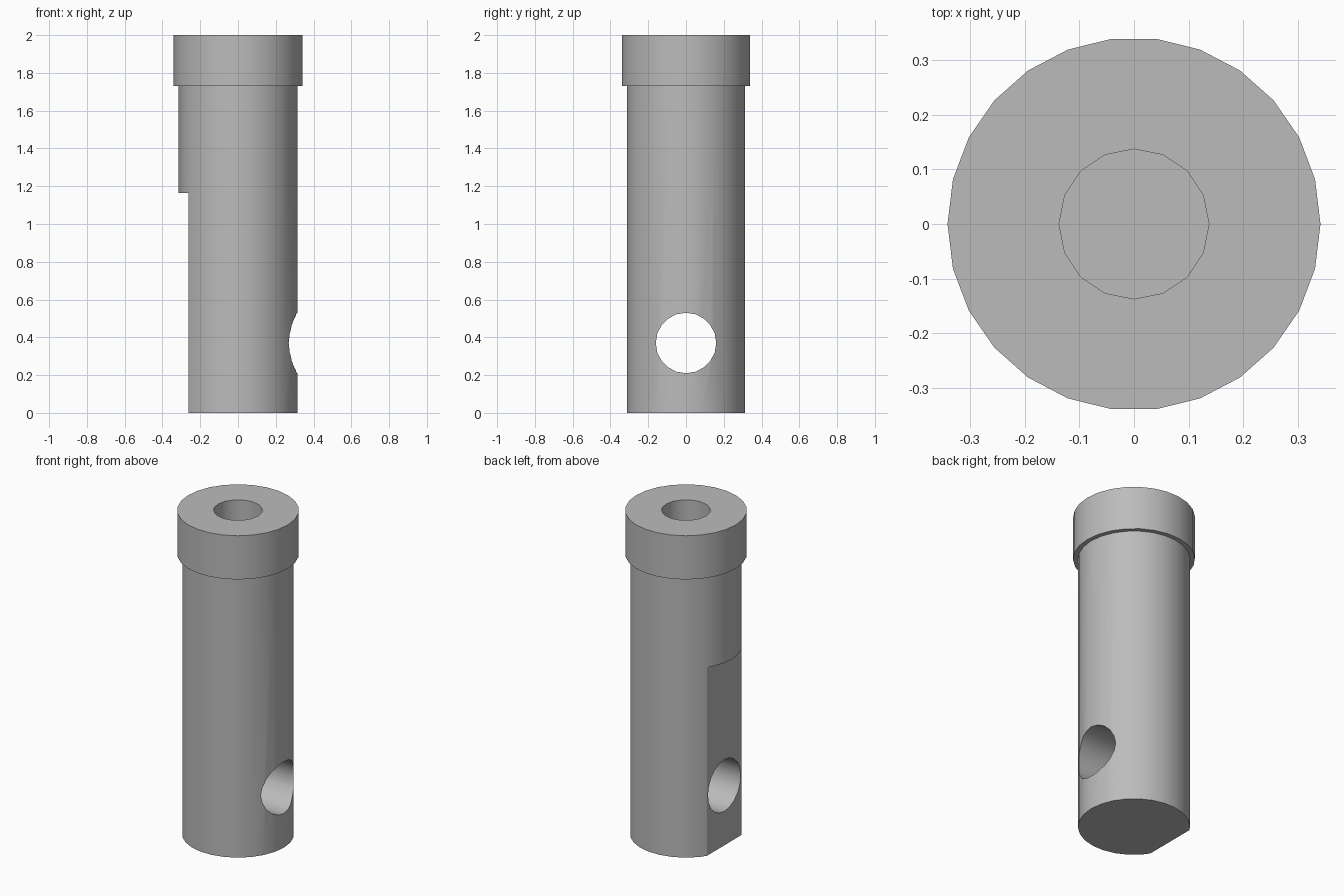
import bpy
import math
from mathutils import Matrix

cube = bpy.data.objects.get("Cube")
if cube:
    bpy.data.objects.remove(cube, do_unlink=True)

steel = bpy.data.materials.new("grey steel")
steel.use_nodes = True
GREY = (0.5, 0.5, 0.5, 1)
steel.diffuse_color = GREY
steel.node_tree.nodes["Principled BSDF"].inputs["Base Color"].default_value = GREY


def finish(name, verts, faces):
    mesh = bpy.data.meshes.new(name)
    mesh.from_pydata(verts, [], faces)
    mesh.materials.append(steel)
    obj = bpy.data.objects.new(name, mesh)
    bpy.context.collection.objects.link(obj)
    return obj


def turned(name, sides, rings):
    """Closed round body from (radius, z) rings, bottom to top."""
    verts = [(r * math.cos(math.tau * i / sides), r * math.sin(math.tau * i / sides), z)
             for r, z in rings for i in range(sides)]
    faces = [list(range(sides))[::-1]]
    for k in range(len(rings) - 1):
        for i in range(sides):
            a, b = k * sides + i, k * sides + (i + 1) % sides
            faces.append([a, b, b + sides, a + sides])
    faces.append(list(range((len(rings) - 1) * sides, len(rings) * sides)))
    return finish(name, verts, faces)


def cut(body, cutter):
    cutter.hide_render = True
    mod = body.modifiers.new(cutter.name, 'BOOLEAN')
    mod.operation = 'DIFFERENCE'
    mod.solver = 'EXACT'
    mod.object = cutter
    bpy.context.view_layer.objects.active = body
    bpy.ops.object.modifier_apply(modifier=mod.name)
    bpy.data.objects.remove(cutter, do_unlink=True)


# Stepped pin: shaft and wider head in one turned body
SHAFT, HEAD, STEP = 0.314, 0.341, 1.73
pin = turned("headed_pin", 26, [(SHAFT, 0), (SHAFT, STEP), (HEAD, STEP), (HEAD, 2)])

# Blind bore in the head
cut(pin, turned("bore_cutter", 16, [(0.137, 1.2), (0.137, 2.1)]))

# Flat milled on the right side of the shaft
bpy.ops.mesh.primitive_cube_add(size=1, location=(-0.762, 0, 0.5815))
flat = bpy.context.object
flat.name = "flat_cutter"
flat.scale = (1, 1, 1.163)
cut(pin, flat)

# Cross hole through the lower shaft
cross = turned("cross_hole_cutter", 20, [(0.16, -1), (0.16, 1)])
cross.data.transform(Matrix.Translation((0, 0, 0.37)) @ Matrix.Rotation(math.pi / 2, 4, 'Y'))
cut(pin, cross)

# Smooth round walls, sharp rims
bpy.ops.object.select_all(action='DESELECT')
pin.select_set(True)
bpy.context.view_layer.objects.active = pin
bpy.ops.object.shade_smooth_by_angle(angle=math.radians(30))
